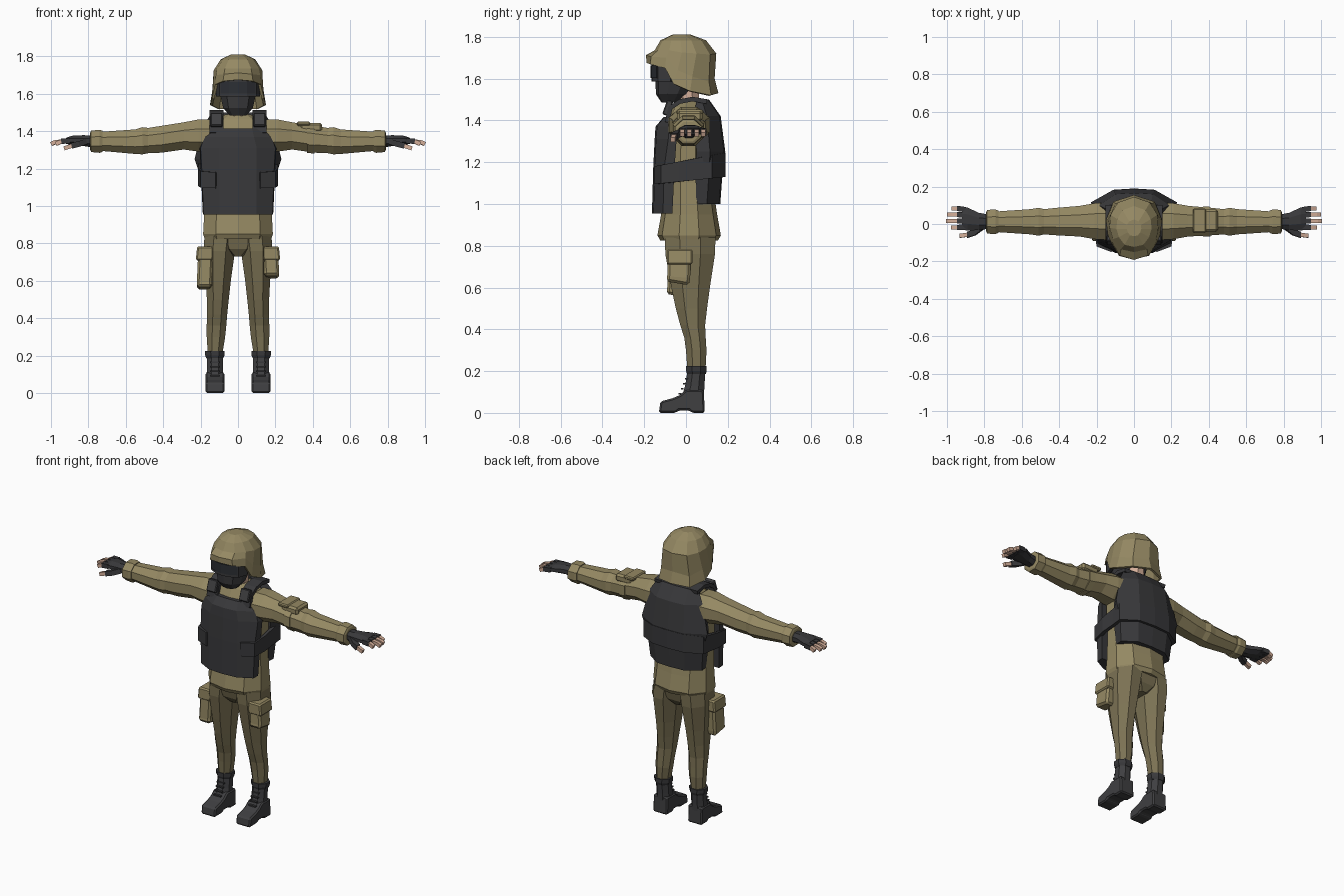
import bpy, bmesh, math
from mathutils import Vector


def material(name, rgb):
    m = bpy.data.materials.new(name)
    m.diffuse_color = (*rgb, 1)
    return m


KHAKI = material("khaki cloth", (0.30, 0.25, 0.125))
PANTS = material("dark khaki", (0.20, 0.168, 0.088))
VEST = material("vest black", (0.040, 0.040, 0.043))
BOOT = material("boot grey", (0.050, 0.050, 0.053))
LENS = material("lens", (0.025, 0.028, 0.034))
SKIN = material("skin", (0.66, 0.43, 0.32))


def loft(name, rings, mat, caps=True, bevel=0.0):
    """Bridge equal-sized closed rings of points into a faceted solid."""
    bm = bmesh.new()
    rows = [[bm.verts.new(p) for p in r] for r in rings]
    n = len(rows[0])
    for a, b in zip(rows, rows[1:]):
        for i in range(n):
            j = (i + 1) % n
            bm.faces.new((a[i], a[j], b[j], b[i]))
    if caps:
        bm.faces.new(rows[0])
    bm.faces.new(rows[-1])
    bmesh.ops.recalc_face_normals(bm, faces=bm.faces)
    me = bpy.data.meshes.new(name)
    bm.to_mesh(me)
    bm.free()
    me.materials.append(mat)
    ob = bpy.data.objects.new(name, me)
    bpy.context.collection.objects.link(ob)
    if bevel:
        mod = ob.modifiers.new("bevel", "BEVEL")
        mod.width, mod.segments = bevel, 1
    return ob


def oval(rx, ry, n=8, power=2.4):
    """Rounded polygon with a flat side facing each axis."""
    pts = []
    for i in range(n):
        a = 2 * math.pi * (i + 0.5) / n
        c, s = math.cos(a), math.sin(a)
        k = (abs(c) ** power + abs(s) ** power) ** (-1 / power) / math.cos(math.pi / n) ** 0.9
        pts.append((rx * c * k, ry * s * k))
    return pts


def column(name, rows, mat, n=8, s=1):
    """Upright form from rows of (z, cx, cy, rx, ry)."""
    return loft(name, [[(s * (cx + x), cy + y, z) for x, y in oval(rx, ry, n)]
                       for z, cx, cy, rx, ry in rows], mat)


def sleeve(name, rows, mat, s=1, n=8):
    """Sideways form from rows of (x, cy, cz, ry, rz)."""
    return loft(name, [[(s * x, cy + a, cz + b) for a, b in oval(ry, rz, n)]
                       for x, cy, cz, ry, rz in rows], mat)


def mirrored(half):
    """Complete a half outline that starts and ends on x = 0."""
    return half + [(-x, y, z) for x, y, z in half[-2:0:-1]]


def bar(name, pts, width, thick, mat, side, bevel=0.0):
    """Rectangular strip along a path; side is the width direction."""
    pts, side = [Vector(p) for p in pts], Vector(side)
    rings = []
    for i, p in enumerate(pts):
        d = pts[min(i + 1, len(pts) - 1)] - pts[max(i - 1, 0)]
        u, v = side * width / 2, d.cross(side).normalized() * thick / 2
        rings.append([p + u + v, p - u + v, p - u - v, p + u - v])
    return loft(name, rings, mat, bevel=bevel)


def box(name, c, size, mat, bevel=0.01):
    x, y, z = c
    return bar(name, [(x, y, z - size[2] / 2), (x, y, z + size[2] / 2)],
               size[0], size[1], mat, (1, 0, 0), bevel)


# Shirt body and neck
column("shirt", [(.825, 0, .015, .175, .132), (.85, 0, .015, .183, .145), (.95, 0, .015, .178, .128),
                 (1.1, 0, .01, .175, .112), (1.3, 0, .01, .185, .105), (1.41, 0, .015, .185, .1),
                 (1.465, 0, .02, .12, .08), (1.49, 0, .02, .065, .06)], KHAKI, 10)
column("neck", [(1.43, 0, .01, .052, .052), (1.58, 0, .005, .052, .055)], SKIN)
column("pelvis", [(.73, 0, .02, .035, .07), (.77, 0, .02, .11, .1), (.85, 0, .02, .165, .12)], PANTS)

# Masked head and goggles
column("mask", [(1.485, 0, -.075, .045, .04), (1.525, 0, -.065, .078, .075),
                (1.6, 0, -.045, .095, .098), (1.72, 0, -.035, .095, .095)], VEST, 10)
arc = [(-.108, -.07), (-.09, -.127), (-.045, -.15), (0, -.155), (.045, -.15), (.09, -.127), (.108, -.07)]
bar("goggle_frame", [(x, y, 1.63) for x, y in arc], .09, .02, VEST, (0, 0, 1))
bar("goggle_lens", [(x, y - .006, 1.632) for x, y in arc[1:-1]], .06, .018, LENS, (0, 0, 1))

# Helmet shell: flared rim, brim line, dome and crown
rim = [(0, -.188, 1.675), (.08, -.17, 1.668), (.122, -.1, 1.65), (.14, -.06, 1.575),
       (.15, .02, 1.54), (.11, .12, 1.52), (0, .155, 1.53)]
brim = [(0, -.192, 1.712), (.075, -.168, 1.705), (.118, -.095, 1.70), (.134, -.04, 1.64),
        (.138, .03, 1.61), (.1, .11, 1.585), (0, .137, 1.60)]
dome = [(0, -.15, 1.735), (.07, -.135, 1.735), (.112, -.08, 1.735), (.13, -.02, 1.725),
        (.125, .05, 1.72), (.085, .115, 1.715), (0, .145, 1.72)]
upper = [(x * .72, -.015 + (y + .005) * .74, 1.783) for x, y, z in dome]
crown = [(x * .3, -.02 + y * .3, 1.81) for x, y, z in dome]
helmet = loft("helmet", [mirrored(r) for r in (rim, brim, dome, upper, crown)], KHAKI, caps=False)
shell = helmet.modifiers.new("shell", "SOLIDIFY")
shell.thickness, shell.offset = .014, -1

# Vest plates: each row is z followed by the half outline
front = [(.955, (0, -.163), (.1, -.155), (.185, -.11), (.188, -.065), (0, -.065)),
         (1.17, (0, -.157), (.1, -.15), (.192, -.105), (.198, -.055), (0, -.055)),
         (1.31, (0, -.15), (.1, -.143), (.2, -.085), (.205, -.045), (0, -.045)),
         (1.37, (0, -.146), (.085, -.138), (.18, -.08), (.185, -.04), (0, -.04)),
         (1.415, (0, -.108), (.075, -.105), (.16, -.07), (.16, -.035), (0, -.035))]
back = [(1.0, (0, .06), (.178, .05), (.182, .1), (.1, .158), (0, .164)),
        (1.15, (0, .05), (.19, .045), (.197, .11), (.11, .17), (0, .175)),
        (1.25, (0, .05), (.195, .05), (.232, .115), (.11, .182), (0, .188)),
        (1.42, (0, .05), (.165, .04), (.19, .1), (.1, .16), (0, .166)),
        (1.5, (0, .065), (.1, .05), (.14, .075), (.09, .105), (0, .11))]
for name, rows in (("vest_front", front), ("vest_back", back)):
    loft(name, [mirrored([(x, y, z) for x, y in half]) for z, *half in rows], VEST)

arm_rows = [(.14, .015, 1.378, .098, .082), (.21, .015, 1.377, .094, .084), (.29, .015, 1.375, .08, .071),
            (.41, .013, 1.357, .072, .07), (.48, .012, 1.35, .066, .066), (.51, .012, 1.349, .073, .071),
            (.55, .012, 1.344, .066, .064), (.73, .012, 1.346, .054, .05)]
leg_rows = [(.84, .092, .02, .085, .118), (.76, .1, .02, .082, .116), (.6, .105, .022, .065, .09),
            (.5, .108, .026, .057, .073), (.42, .112, .032, .053, .058), (.36, .115, .043, .051, .05),
            (.3, .118, .049, .048, .048), (.2, .123, .05, .037, .042)]
band_path = [(.12, -.15), (.2, -.12), (.214, -.03), (.212, .06), (.213, .125), (.11, .183), (0, .19)]
sole = [(-.13, 0), (-.05, 0), (-.035, .012), (.015, .012), (.03, 0), (.09, 0), (.085, .11),
        (.0, .11), (-.03, .085), (-.065, .07), (-.122, .055)]

for s, tag in ((1, "left"), (-1, "right")):
    # Shoulder straps, buckles and waist band
    bar(tag + "_shoulder_strap", [(s * .115, y, z) for y, z in (
        (-.09, 1.39), (-.075, 1.46), (-.03, 1.49), (.03, 1.502), (.1, 1.49))], .075, .022, VEST, (1, 0, 0))
    bar(tag + "_strap_buckle", [(s * .115, -.1, 1.425), (s * .115, -.075, 1.495)], .065, .03, BOOT, (1, 0, 0), .005)
    band = []
    for x, y in band_path:
        lo, hi = 1.1 + .1 * (y + .1), 1.19 + .19 * (y + .1)
        ix, iy = x * .9, .015 + (y - .015) * .86
        band.append([(s * x, y, lo), (s * x, y, hi), (s * ix, iy, hi), (s * ix, iy, lo)])
    loft(tag + "_waist_band", band, VEST)

    # Sleeve, cuff and fingerless glove
    sleeve(tag + "_sleeve", arm_rows, KHAKI, s)
    sleeve(tag + "_cuff", [(.725, .012, 1.346, .058, .055), (.74, .012, 1.346, .064, .06),
                           (.785, .012, 1.346, .062, .056), (.79, .012, 1.346, .05, .046)], KHAKI, s)
    sleeve(tag + "_glove", [(.77, .012, 1.345, .036, .032), (.83, .014, 1.35, .045, .028),
                            (.89, .026, 1.352, .06, .023), (.92, .03, 1.348, .058, .016)], VEST, s)
    for i, (y, tip) in enumerate(((-.017, .975), (.015, 1.0), (.047, .995), (.077, .972))):
        y2 = y * 1.08
        bar(f"{tag}_finger_sleeve_{i}", [(s * .9, y, 1.349), (s * .945, y2, 1.346)], .028, .028, VEST, (0, 1, 0))
        bar(f"{tag}_finger_{i}", [(s * .94, y2, 1.346), (s * (tip - .02), y2, 1.341), (s * tip, y2, 1.332)],
            .022, .022, SKIN, (0, 1, 0))
    bar(tag + "_thumb_sleeve", [(s * .81, -.015, 1.345), (s * .85, -.045, 1.332), (s * .89, -.058, 1.322)],
        .032, .03, VEST, (0, 1, 0))
    bar(tag + "_thumb", [(s * .885, -.057, 1.323), (s * .93, -.063, 1.308)], .022, .022, SKIN, (0, 1, 0))

    # Trouser leg and cargo pocket with flap
    column(tag + "_trouser_leg", leg_rows, PANTS, 8, s)
    low = .62 if s > 0 else .56
    bar(tag + "_cargo_pocket", [(s * .178, -.04, low), (s * .18, -.035, low + .03), (s * .172, -.03, .77)],
        .08, .11, KHAKI, (1, 0, 0), .012)
    bar(tag + "_pocket_flap", [(s * .18, -.03, .71), (s * .172, -.03, .785)], .092, .122, KHAKI, (1, 0, 0), .008)

    # Boot: foot, shaft, top cuff and lacing
    loft(tag + "_boot_foot", [[(s * x, y, z) for y, z in sole] for x in (.073, .173)], BOOT, bevel=.008)
    column(tag + "_boot_shaft", [(.06, .123, .03, .046, .054), (.13, .123, .042, .042, .045),
                                 (.2, .123, .05, .042, .042)], BOOT, 8, s)
    column(tag + "_boot_cuff", [(.185, .124, .05, .043, .043), (.2, .124, .05, .05, .048),
                                (.225, .124, .05, .052, .048)], VEST, 8, s)
    for i in range(4):
        box(f"{tag}_boot_lace_{i}", (s * .123, -.028 + i * .01, .092 + i * .024), (.05, .014, .008), VEST, 0)

# Pouch strapped on the left upper arm
box("arm_pouch", (.39, .018, 1.42), (.12, .12, .05), KHAKI, .012)
box("arm_pouch_flap", (.35, .018, 1.44), (.07, .13, .022), KHAKI, .006)
sleeve("arm_pouch_strap", [(.37, .013, 1.36, .079, .074), (.41, .013, 1.356, .077, .074)], KHAKI)
